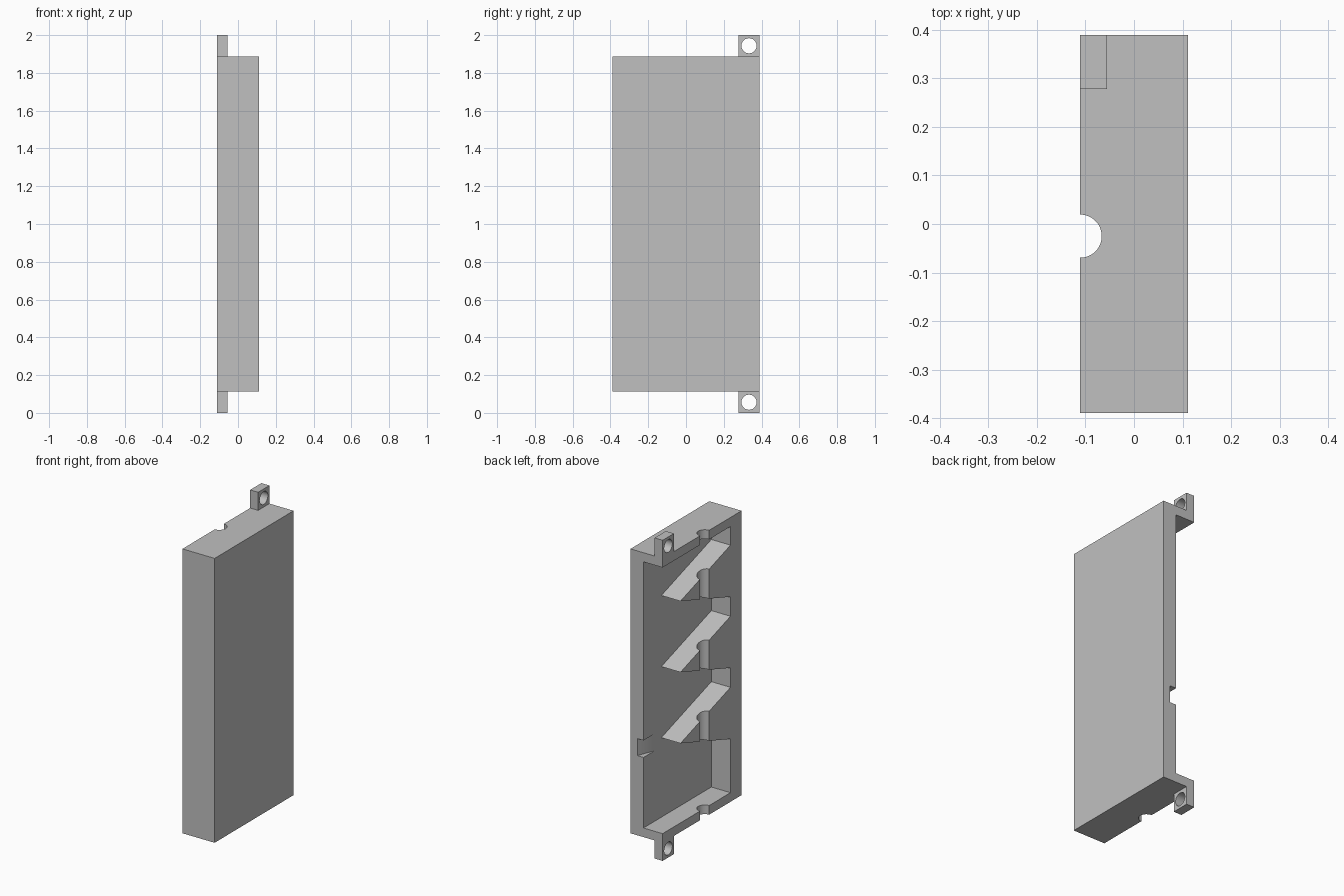
import bpy
import bmesh
import math
from mathutils import Matrix, Vector

cube = bpy.data.objects.get("Cube")
if cube:
    bpy.data.objects.remove(cube, do_unlink=True)

grey = bpy.data.materials.new("plain grey")
grey.use_nodes = True
GREY = (0.527, 0.527, 0.527, 1)
grey.diffuse_color = GREY
grey.node_tree.nodes["Principled BSDF"].inputs["Base Color"].default_value = GREY

X, Y = 0.111, 0.389            # half width and half depth of the tray
Z0, Z1 = 0.113, 1.887          # bottom and top of the tray
FLOOR = 0.021                  # x of the cavity floor
WALL = 0.057                   # thickness of the end walls
TAB = 0.111                    # side of the square mounting tabs


def to_object(name, bm):
    bmesh.ops.recalc_face_normals(bm, faces=bm.faces)
    mesh = bpy.data.meshes.new(name)
    bm.to_mesh(mesh)
    bm.free()
    obj = bpy.data.objects.new(name, mesh)
    bpy.context.collection.objects.link(obj)
    mesh.materials.append(grey)
    return obj


def prism(name, points, sweep):
    """Extrude a closed 3D outline along the sweep vector."""
    bm = bmesh.new()
    face = bm.faces.new([bm.verts.new(p) for p in points])
    new = bmesh.ops.extrude_face_region(bm, geom=[face])["geom"]
    verts = [g for g in new if isinstance(g, bmesh.types.BMVert)]
    bmesh.ops.translate(bm, verts=verts, vec=Vector(sweep))
    return to_object(name, bm)


def box(name, low, high):
    (x0, y0, z0), (x1, y1, z1) = low, high
    return prism(name, [(x0, y0, z0), (x1, y0, z0), (x1, y1, z0), (x0, y1, z0)],
                 (0, 0, z1 - z0))


def cylinder(name, radius, length, centre, along_x=False):
    bm = bmesh.new()
    turn = Matrix.Rotation(math.pi / 2, 4, 'Y') if along_x else Matrix()
    bmesh.ops.create_cone(bm, cap_ends=True, segments=48, radius1=radius,
                          radius2=radius, depth=length,
                          matrix=Matrix.Translation(centre) @ turn)
    return to_object(name, bm)


def cut(obj, cutter):
    mod = obj.modifiers.new("cut", 'BOOLEAN')
    mod.operation = 'DIFFERENCE'
    mod.solver = 'EXACT'
    mod.object = cutter
    bpy.context.view_layer.objects.active = obj
    bpy.ops.object.modifier_apply(modifier=mod.name)
    bpy.data.objects.remove(cutter, do_unlink=True)


def finish(obj):
    bpy.ops.object.select_all(action='DESELECT')
    obj.select_set(True)
    bpy.context.view_layer.objects.active = obj
    bpy.ops.object.shade_smooth_by_angle(angle=math.radians(30))


# Tray block
tray = box("tray", (-X, -Y, Z0), (X, Y, Z1))

# Cavity open to two sides, its outline stepping around three wedge ribs
WALL_Y, TIP_Y, HALF = -0.28, 0.213, 0.161
outline = [(Y + 0.1, Z0 + WALL), (WALL_Y, Z0 + WALL)]
for i in range(3):
    mid = 0.666 + 0.4435 * i
    outline += [(WALL_Y, mid - HALF), (TIP_Y, mid), (WALL_Y, mid + HALF)]
outline += [(WALL_Y, Z1 - WALL), (Y + 0.1, Z1 - WALL)]
cut(tray, prism("cavity_cutter", [(FLOOR, y, z) for y, z in outline], (-0.3, 0, 0)))

# Round channel running through the end walls and ribs
cut(tray, cylinder("channel_cutter", 0.0445, 2.4, (-X, -0.025, 1)))

# Ramped notch in the open edge
slope = 0.043 / 0.108
ramp = [(FLOOR, 0.281), (FLOOR + slope * 0.2, 0.481),
        (FLOOR - 0.05, 0.481), (FLOOR - 0.05, 0.281)]
cut(tray, prism("notch_cutter", [(x, y, 0.61) for x, y in ramp], (0, 0, 0.106)))
finish(tray)

# Drilled mounting tabs at both ends
for name, base in (("lower_tab", 0), ("upper_tab", Z1)):
    top = Z0 if base == 0 else 2
    tab = box(name, (-X, Y - TAB, base), (-X + TAB / 2, Y, top))
    hole = (-X, Y - TAB / 2, (base + top) / 2)
    cut(tab, cylinder("hole_cutter", 0.04, 0.4, hole, along_x=True))
    finish(tab)
